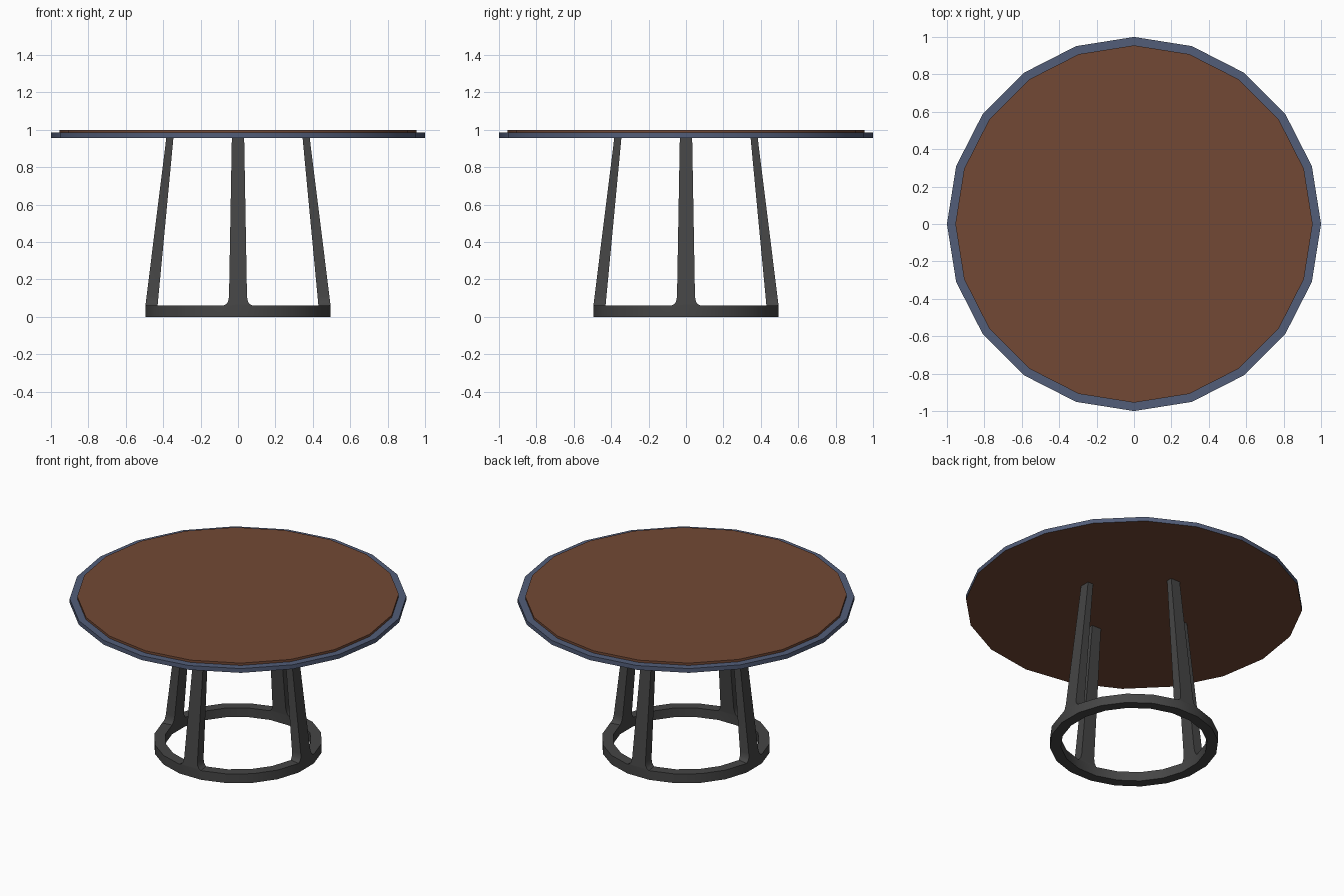
import bpy, bmesh
from math import cos, sin, pi, radians
from mathutils import Vector

if "Cube" in bpy.data.objects:
    bpy.data.objects.remove(bpy.data.objects["Cube"])

SIDES = 20


def material(name, rgb):
    m = bpy.data.materials.new(name)
    m.diffuse_color = (*rgb, 1)
    m.use_nodes = True
    m.node_tree.nodes["Principled BSDF"].inputs["Base Color"].default_value = m.diffuse_color
    return m


def lathe(bm, profile, offset=0.0, closed=False):
    """Revolve (radius, z) points; a radius of 0 caps the end. Returns faces by segment."""
    rings = []
    for r, z in profile:
        if r == 0:
            rings.append(None)
            continue
        rings.append([bm.verts.new((r * cos(2 * pi * (i + offset) / SIDES),
                                    r * sin(2 * pi * (i + offset) / SIDES), z))
                      for i in range(SIDES)])
    pairs = list(zip(rings, rings[1:]))
    if closed:
        pairs.append((rings[-1], rings[0]))
    bands = []
    for a, b in pairs:
        if a is None:
            bands.append([bm.faces.new(b[::-1])])
        elif b is None:
            bands.append([bm.faces.new(a)])
        else:
            bands.append([bm.faces.new((a[i], a[(i + 1) % SIDES], b[(i + 1) % SIDES], b[i]))
                          for i in range(SIDES)])
    return bands


def finish(bm, name, mat):
    me = bpy.data.meshes.new(name)
    bm.to_mesh(me)
    bm.free()
    ob = bpy.data.objects.new(name, me)
    bpy.context.collection.objects.link(ob)
    me.materials.append(mat)
    bpy.ops.object.select_all(action='DESELECT')
    ob.select_set(True)
    bpy.context.view_layer.objects.active = ob
    bpy.ops.object.shade_smooth_by_angle(angle=radians(30))
    return ob


wood = material("wood", (0.17, 0.066, 0.035))
blue = material("blue_edge", (0.085, 0.11, 0.19))
dark = material("dark_metal", (0.06, 0.06, 0.06))

# Table top: wooden underside reaching the edge, raised wooden surface
bm = bmesh.new()
lathe(bm, [(0, 0.957), (1, 0.957), (0.955, 0.985), (0.955, 1), (0, 1)])
finish(bm, "table_top", wood)

# Blue edge band around the top
bm = bmesh.new()
lathe(bm, [(1, 0.957), (1, 0.985), (0.955, 0.985)])
finish(bm, "edge_band", blue)

# Base ring, facets centred on the axes
APOTHEM = cos(pi / SIDES)
R_OUT, R_IN = 0.495, 0.43
bm = bmesh.new()
bands = lathe(bm, [(R_OUT / APOTHEM, 0), (R_OUT / APOTHEM, 0.06),
                   (R_IN / APOTHEM, 0.06), (R_IN / APOTHEM, 0)], offset=-0.5, closed=True)

# Legs: flared at the foot, extruded from four facets of the ring (z, half width)
SECTIONS = [(0.068, 0.062), (0.082, 0.053), (0.11, 0.048), (0.957, 0.033)]
for k in range(4):
    face = bands[1][k * SIDES // 4]
    out = Vector((round(cos(k * pi / 2)), round(sin(k * pi / 2)), 0))
    side = Vector((-out.y, out.x, 0))
    for z, half in SECTIONS:
        t = (z - 0.06) / 0.9
        r_out = R_OUT + (0.383 - R_OUT) * t
        r_in = R_IN + (0.345 - R_IN) * t
        new = bmesh.ops.extrude_discrete_faces(bm, faces=[face])["faces"][0]
        face = new
        for v in face.verts:
            r = r_out if v.co.dot(out) > 0.5 * (R_OUT + R_IN) - 0.118 * (v.co.z - 0.06) else r_in
            s = 1 if v.co.dot(side) > 0 else -1
            v.co = out * r + side * s * half + Vector((0, 0, z))
bmesh.ops.recalc_face_normals(bm, faces=bm.faces)
finish(bm, "base_ring_and_legs", dark)
